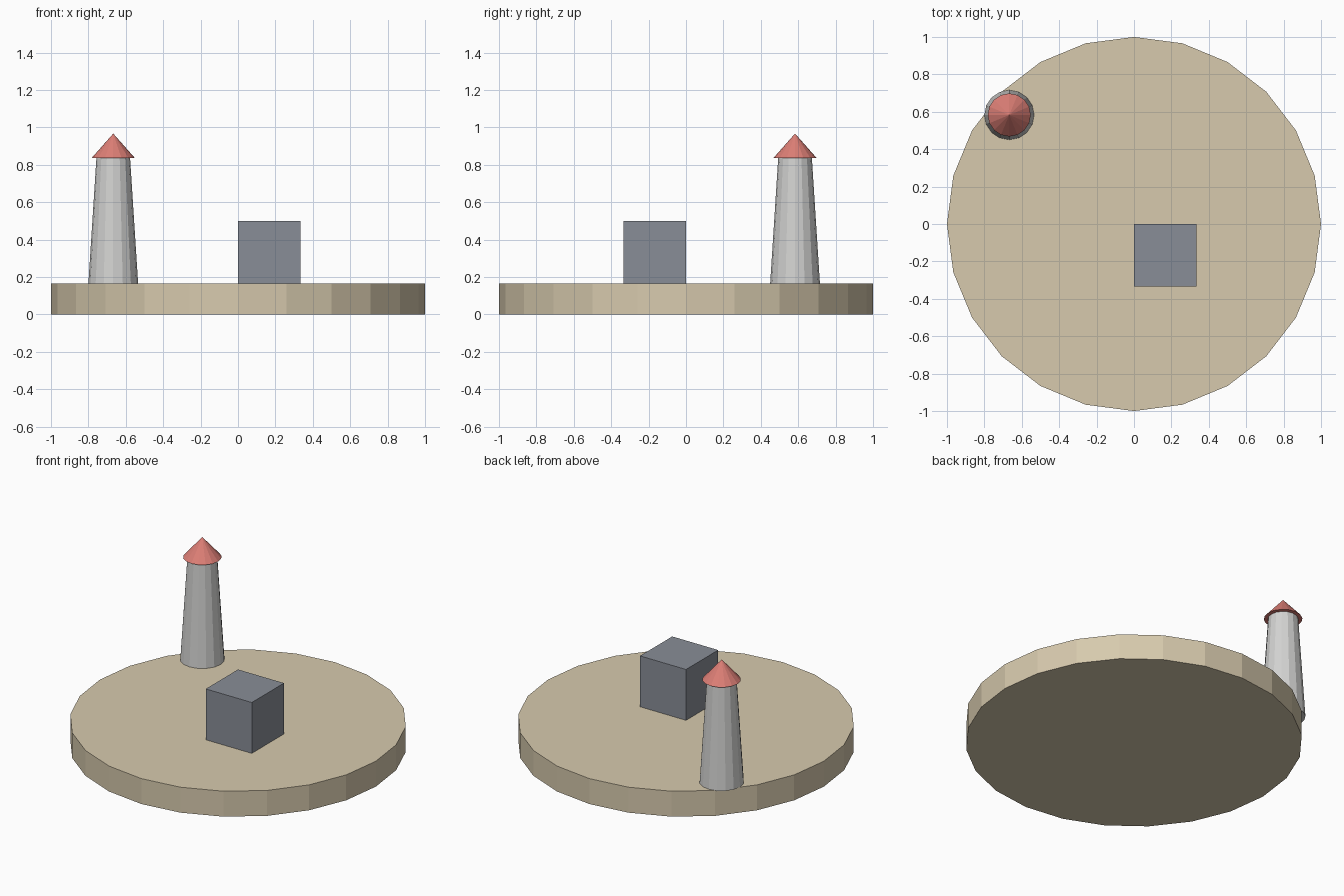
import bpy

# Remove the default cube
default = bpy.data.objects.get("Cube")
if default:
    bpy.data.objects.remove(default, do_unlink=True)


def material(name, colour):
    mat = bpy.data.materials.new(name)
    mat.use_nodes = True
    rgba = (*colour, 1)
    mat.diffuse_color = rgba
    mat.node_tree.nodes["Principled BSDF"].inputs["Base Color"].default_value = rgba
    return mat


def finish(name, mat):
    obj = bpy.context.object
    obj.name = obj.data.name = name
    obj.data.materials.append(mat)
    return obj


def frustum(name, mat, x, y, bottom, top, r_bottom, r_top, sides):
    bpy.ops.mesh.primitive_cone_add(
        vertices=sides, radius1=r_bottom, radius2=r_top, depth=top - bottom,
        location=(x, y, (bottom + top) / 2))
    return finish(name, mat)


sand = material("sand", (0.68, 0.59, 0.42))
stone = material("pale stone", (0.65, 0.65, 0.64))
roof_red = material("roof red", (0.72, 0.21, 0.18))
slate = material("slate grey", (0.25, 0.27, 0.31))

ground_top = 1 / 6
tower_x, tower_y, eaves = -0.667, 0.583, 0.837

# Round ground slab
frustum("ground_slab", sand, 0, 0, 0, ground_top, 1, 1, 24)

# Tapered tower with an overhanging conical roof
frustum("tower", stone, tower_x, tower_y, ground_top, eaves, 0.133, 0.09, 16)
frustum("tower_roof", roof_red, tower_x, tower_y, eaves, 0.967, 0.115, 0, 16)

# Square block resting on the slab
size = 1 / 3
bpy.ops.mesh.primitive_cube_add(
    size=size, location=(size / 2, -size / 2, ground_top + size / 2))
finish("block", slate)
